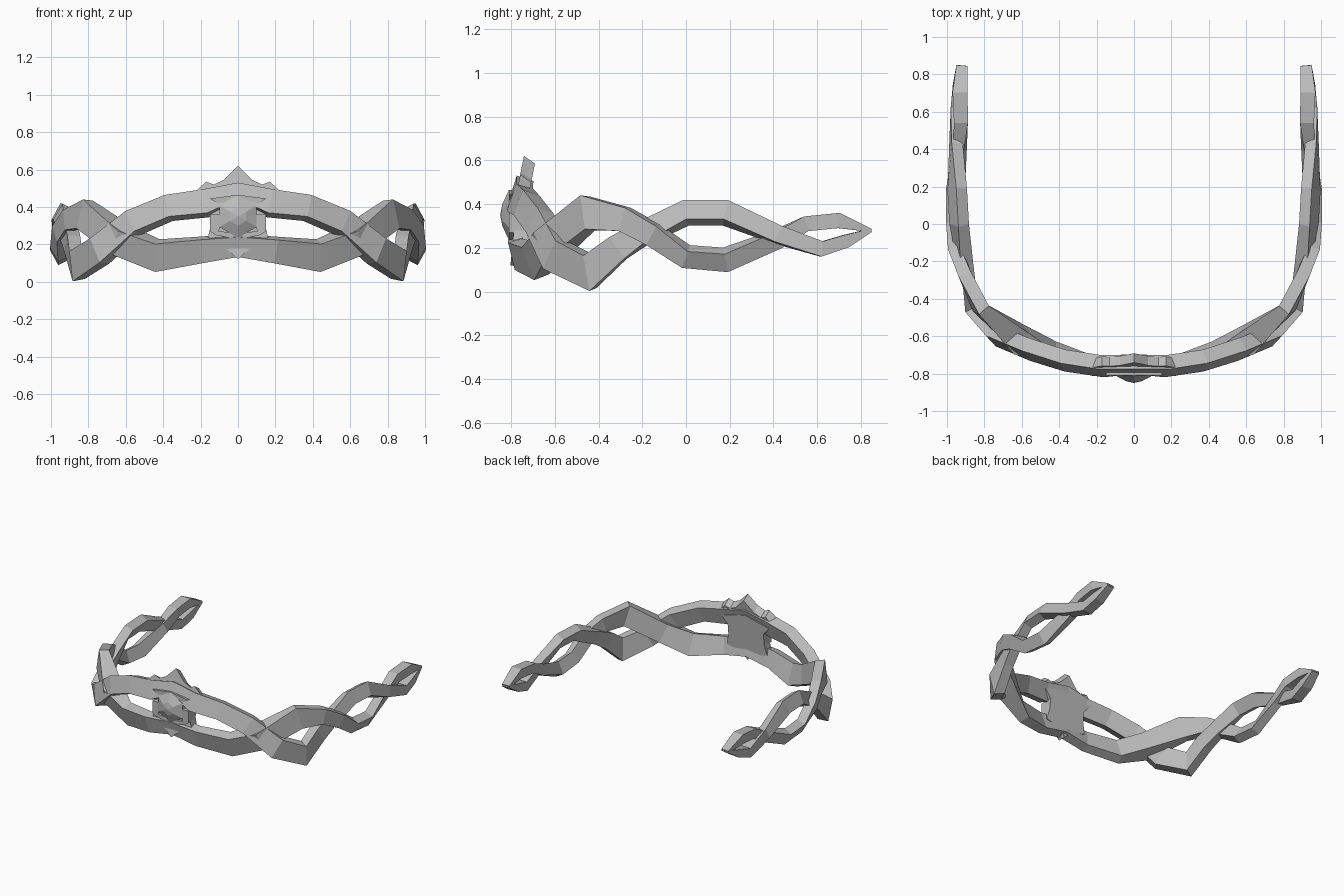
import bpy, bmesh, math
from mathutils import Vector

old = bpy.data.objects.get("Cube")
if old:
    bpy.data.objects.remove(old, do_unlink=True)

metal = bpy.data.materials.new("grey metal")
metal.use_nodes = True
grey = (0.5, 0.5, 0.5, 1)
metal.diffuse_color = grey
metal.node_tree.nodes["Principled BSDF"].inputs["Base Color"].default_value = grey


def finish(bm, name, mirror=True):
    """Turn a bmesh into a flat shaded object, mirrored across x."""
    bmesh.ops.recalc_face_normals(bm, faces=bm.faces)
    mesh = bpy.data.meshes.new(name)
    bm.to_mesh(mesh)
    bm.free()
    mesh.materials.append(metal)
    ob = bpy.data.objects.new(name, mesh)
    bpy.context.collection.objects.link(ob)
    if mirror:
        mod = ob.modifiers.new("Mirror", 'MIRROR')
        mod.merge_threshold = 0.002
    return ob


def strand(name, stations):
    """Sweep a tilted rectangle along stations: x, y, z, height, width, tilt."""
    bm = bmesh.new()
    pts = [Vector(s[:3]) for s in stations]
    before = [Vector((-pts[1].x, pts[1].y, pts[1].z))] + pts[:-1]
    after = pts[1:] + [pts[-1]]
    rings = []
    for p, a, b, s in zip(pts, before, after, stations):
        t = (b - a).normalized()
        out = Vector((t.y, -t.x, 0)).normalized()
        up = out.cross(t)
        h, w, tilt = s[3] / 2, s[4] / 2, math.radians(s[5])
        u = up * math.cos(tilt) - out * math.sin(tilt)
        o = out * math.cos(tilt) + up * math.sin(tilt)
        rings.append([bm.verts.new(p + u * i * h + o * j * w)
                      for i, j in ((1, 1), (1, -1), (-1, -1), (-1, 1))])
    for r, q in zip(rings, rings[1:]):
        for k in range(4):
            n = (k + 1) % 4
            bm.faces.new((r[k], r[n], q[n], q[k]))
    bm.faces.new(rings[-1])
    return finish(bm, name)


def plate(name, outline, front, back, lean=0.0, z0=0.0, drop=0.0):
    """Extrude a half outline in x, z; lean tips it back, drop lowers the rear."""
    bm = bmesh.new()
    layers = [[bm.verts.new((x, y + lean * (z - z0), z - d)) for x, z in outline]
              for y, d in ((front, 0), (back, drop))]
    for layer in layers:
        bm.faces.new(layer)
    n = len(outline)
    for k in range(n):
        m = (k + 1) % n
        if outline[k][0] == 0 and outline[m][0] == 0:
            continue  # open on the mirror plane
        bm.faces.new((layers[0][k], layers[0][m], layers[1][m], layers[1][k]))
    return finish(bm, name)


# Two woven strands
strand("upper_strand", [
    (0, -.75, .475, .09, .08, 18), (.17, -.76, .42, .135, .08, 18),
    (.37, -.73, .395, .125, .08, 18), (.56, -.67, .315, .13, .08, 16),
    (.74, -.595, .165, .15, .08, 5), (.86, -.44, .09, .165, .075, -10),
    (.885, -.31, .2, .12, .07, 0), (.905, -.2, .265, .1, .07, 10),
    (.935, 0, .36, .1, .065, 28), (.945, .18, .36, .1, .065, 28),
    (.952, .42, .26, .08, .06, 10), (.94, .62, .195, .07, .08, 0),
    (.93, .73, .23, .06, .08, 0), (.92, .845, .28, .015, .06, 0)])
strand("lower_strand", [
    (0, -.765, .195, .11, .07, -15), (.2, -.765, .17, .13, .07, -15),
    (.43, -.69, .14, .16, .075, -20), (.62, -.615, .22, .14, .14, -10),
    (.82, -.45, .36, .16, .07, 5), (.9, -.28, .33, .11, .07, 0),
    (.95, -.15, .26, .1, .065, -10), (.955, 0, .16, .09, .065, -28),
    (.955, .18, .145, .095, .065, -28), (.93, .42, .24, .08, .06, -10),
    (.925, .55, .31, .07, .075, 0), (.93, .7, .325, .07, .08, 0),
    (.92, .845, .28, .015, .06, 0)])

# Pointed crest and the backing that joins both strands
plate("crest", [(0, .62), (.075, .545), (.13, .52), (.17, .535), (.22, .49),
                (.2, .44), (0, .46)], -.775, -.725, .2, .45, .035)
plate("centre_backing", [(0, .12), (.06, .175), (.17, .2), (.15, .28),
                         (.15, .36), (.2, .42), (0, .47)], -.785, -.72, .1, .3)

# Setting around the stone
plate("brow", [(0, .465), (.15, .445), (.11, .42), (0, .435)], -.81, -.74)
plate("side_claw", [(.1, .36), (.15, .36), (.15, .27), (.12, .25), (.1, .28)],
      -.81, -.74)
plate("lower_lip", [(0, .255), (.12, .275), (.12, .25), (0, .225)], -.81, -.74)

# Faceted stone: hexagonal rings closing towards the front
bm = bmesh.new()
rings = []
for radius, y in ((.115, -.76), (.115, -.81), (.05, -.84)):
    rings.append([bm.verts.new((radius * math.sin(k * math.pi / 3), y,
                                .35 + radius * math.cos(k * math.pi / 3)))
                  for k in range(6)])
for r, q in zip(rings, rings[1:]):
    for k in range(6):
        n = (k + 1) % 6
        bm.faces.new((r[k], r[n], q[n], q[k]))
bm.faces.new(rings[0])
tip = bm.verts.new((0, -.85, .35))
for k in range(6):
    bm.faces.new((rings[2][k], rings[2][(k + 1) % 6], tip))
finish(bm, "stone", mirror=False)
